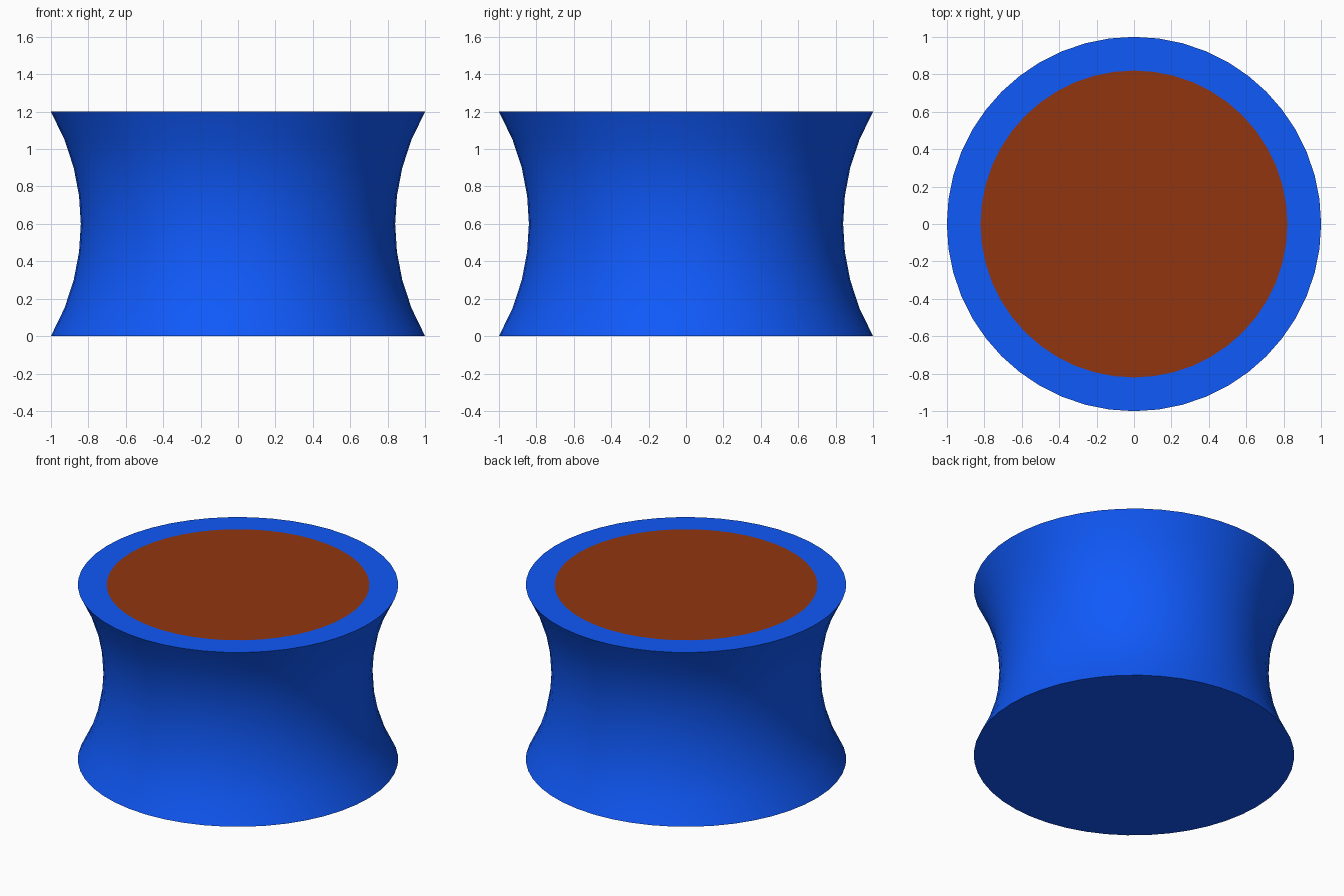
import bpy, bmesh, math

if "Cube" in bpy.data.objects:
    bpy.data.objects.remove(bpy.data.objects["Cube"])

SIDES, HEIGHT, RIM, WAIST, PAD = 48, 1.2, 1.0, 0.84, 0.82
STEPS = 8


def material(name, color):
    m = bpy.data.materials.new(name)
    m.diffuse_color = color
    m.use_nodes = True
    m.node_tree.nodes["Principled BSDF"].inputs["Base Color"].default_value = m.diffuse_color
    return m


def ring(bm, r, z):
    return [bm.verts.new((r * math.cos(2 * math.pi * i / SIDES),
                          r * math.sin(2 * math.pi * i / SIDES), z)) for i in range(SIDES)]


def bridge(bm, lower, upper):
    for i in range(SIDES):
        j = (i + 1) % SIDES
        bm.faces.new((lower[i], lower[j], upper[j], upper[i]))


def finish(bm, name, mat):
    mesh = bpy.data.meshes.new(name)
    bm.to_mesh(mesh)
    bm.free()
    mesh.materials.append(mat)
    obj = bpy.data.objects.new(name, mesh)
    bpy.context.collection.objects.link(obj)
    return obj


# Waisted body: circular-arc side profile, closed base, flat top rim
half, sag = HEIGHT / 2, RIM - WAIST
arc_r = (half ** 2 + sag ** 2) / (2 * sag)
bm = bmesh.new()
rings = []
for k in range(STEPS + 1):
    z = HEIGHT * k / STEPS
    r = WAIST + arc_r - math.sqrt(arc_r ** 2 - (z - half) ** 2)
    rings.append(ring(bm, r, z))
rings.append(ring(bm, PAD, HEIGHT))
for a, b in zip(rings, rings[1:]):
    bridge(bm, a, b)
bm.faces.new(rings[0][::-1])
body = finish(bm, "body", material("blue", (0.005, 0.1, 0.95, 1)))

# Round top panel, flush with the rim
bm = bmesh.new()
bm.faces.new(ring(bm, PAD, HEIGHT))
finish(bm, "top_panel", material("brown", (0.288, 0.036, 0.005, 1)))

# Smooth side, crisp rims
bpy.ops.object.select_all(action='DESELECT')
body.select_set(True)
bpy.context.view_layer.objects.active = body
bpy.ops.object.shade_smooth_by_angle(angle=math.radians(30))
